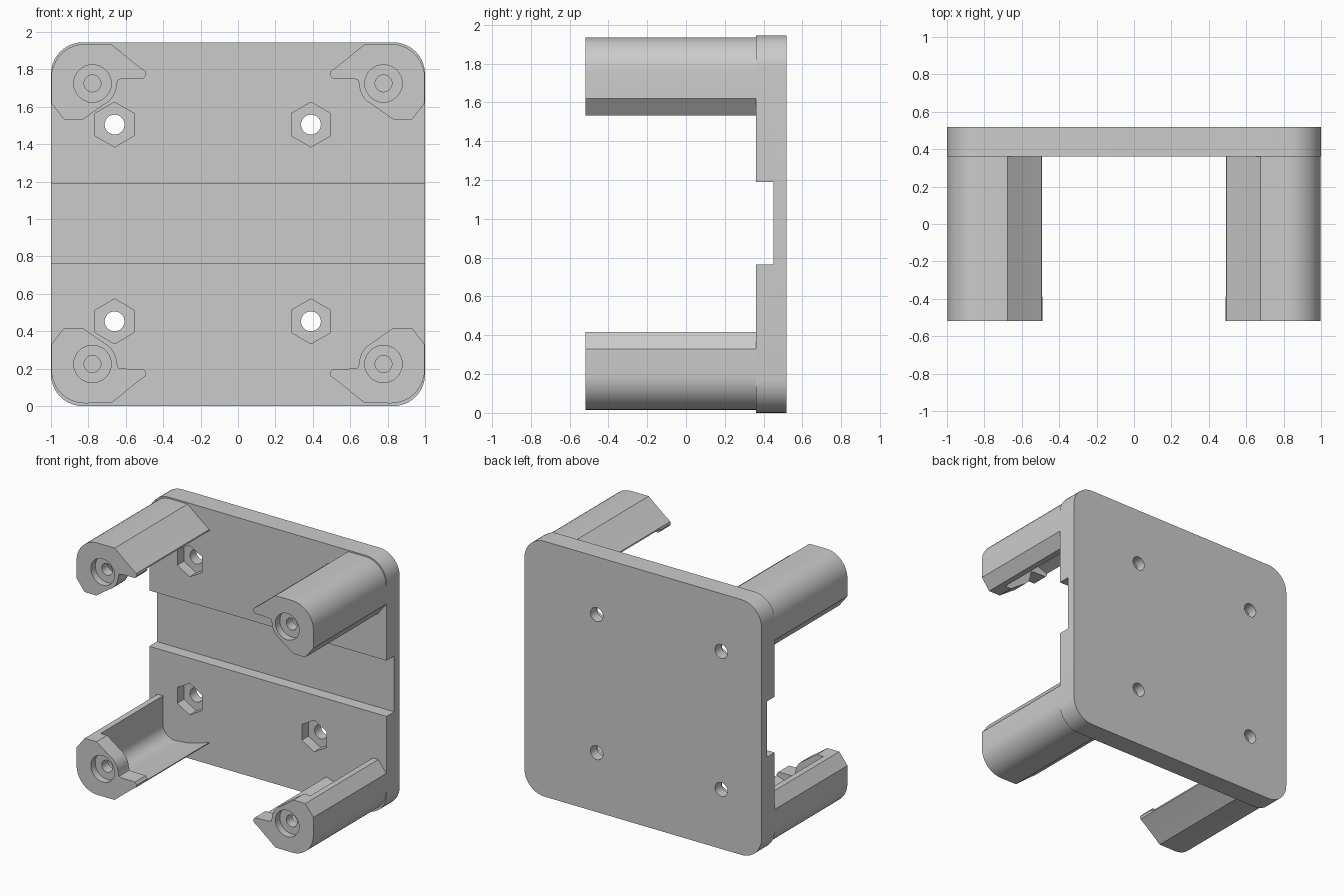
import bpy, bmesh, math
from mathutils import Matrix

if "Cube" in bpy.data.objects:
    bpy.data.objects.remove(bpy.data.objects["Cube"])

MID_Z = 0.975          # mirror height for the four posts


def arc(cx, cz, r, a0, a1, n=10):
    """Points of an arc in the x-z plane, angles in degrees."""
    return [(cx + r * math.cos(math.radians(a0 + (a1 - a0) * i / n)),
             cz + r * math.sin(math.radians(a0 + (a1 - a0) * i / n)))
            for i in range(n + 1)]


def prism(name, pts, y0, y1):
    """Extrude an x-z profile from y0 to y1."""
    bm = bmesh.new()
    face = bm.faces.new([bm.verts.new((x, y0, z)) for x, z in pts])
    ext = bmesh.ops.extrude_face_region(bm, geom=[face])
    new = [v for v in ext["geom"] if isinstance(v, bmesh.types.BMVert)]
    bmesh.ops.translate(bm, verts=new, vec=(0, y1 - y0, 0))
    bmesh.ops.recalc_face_normals(bm, faces=bm.faces)
    me = bpy.data.meshes.new(name)
    bm.to_mesh(me)
    bm.free()
    ob = bpy.data.objects.new(name, me)
    bpy.context.collection.objects.link(ob)
    return ob


def disc(x, z, r, n=32, start=0):
    return arc(x, z, r, start, start + 360, n)[:-1]


def cut(ob, pts, y0, y1):
    """Subtract an extruded profile and discard the cutter."""
    cutter = prism("cutter", pts, y0, y1)
    mod = ob.modifiers.new("cut", 'BOOLEAN')
    mod.operation = 'DIFFERENCE'
    mod.solver = 'EXACT'
    mod.object = cutter
    bpy.context.view_layer.objects.active = ob
    bpy.ops.object.modifier_apply(modifier=mod.name)
    bpy.data.objects.remove(cutter)


# Back plate with rounded corners
r, top = 0.17, 1.945
outline = (arc(1 - r, r, r, -90, 0) + arc(1 - r, top - r, r, 0, 90)
           + arc(-1 + r, top - r, r, 90, 180) + arc(-1 + r, r, r, 180, 270))
plate = prism("back_plate", outline, 0.36, 0.518)

# Wide channel across the plate
cut(plate, [(-1.1, 0.765), (1.1, 0.765), (1.1, 1.19), (-1.1, 1.19)], 0.2, 0.452)

# Nut pockets and bolt holes
for x in (-0.66, 0.39):
    for z in (0.453, 1.505):
        cut(plate, disc(x, z, 0.12, 6, 30), 0.2, 0.44)
        cut(plate, disc(x, z, 0.053), 0.2, 0.7)

# Corner post, modelled at the lower left
profile = [(-0.998, 0.33), (-0.93, 0.418), (-0.83, 0.418), (-0.76, 0.368)]
profile += arc(-0.778, 0.225, 0.13, 48, 2, 6)
profile += [(-0.64, 0.205), (-0.615, 0.2), (-0.505, 0.198), (-0.49, 0.178),
            (-0.495, 0.16), (-0.53, 0.135), (-0.677, 0.016)]
profile += arc(-0.82, 0.193, 0.178, 270, 180)
post = prism("lower_left_post", profile, -0.518, 0.37)

# Hollow behind the screw boss leaves a thin curved shell
hollow = [(-0.4, 0.6), (-0.885, 0.6)] + arc(-0.785, 0.205, 0.1, 180, 270, 8)
hollow += [(-0.68, 0.115), (-0.58, 0.138), (-0.49, 0.17), (-0.4, 0.21)]
cut(post, hollow, -0.39, 0.5)

# Screw recess and pilot hole in the boss
cut(post, disc(-0.778, 0.225, 0.1), -0.7, -0.465)
cut(post, disc(-0.778, 0.225, 0.045), -0.7, -0.3)

# Mirror the post to the other three corners
flip_x = Matrix.Scale(-1, 4, (1, 0, 0))
flip_z = Matrix.Translation((0, 0, 2 * MID_Z)) @ Matrix.Scale(-1, 4, (0, 0, 1))
for name, mat, odd in (("lower_right_post", flip_x, True),
                       ("upper_left_post", flip_z, True),
                       ("upper_right_post", flip_x @ flip_z, False)):
    me = post.data.copy()
    me.transform(mat)
    if odd:
        me.flip_normals()
    bpy.context.collection.objects.link(bpy.data.objects.new(name, me))

# Smooth curves, sharp edges
for ob in bpy.context.scene.objects:
    ob.select_set(True)
bpy.context.view_layer.objects.active = plate
bpy.ops.object.shade_smooth_by_angle(angle=math.radians(25))
